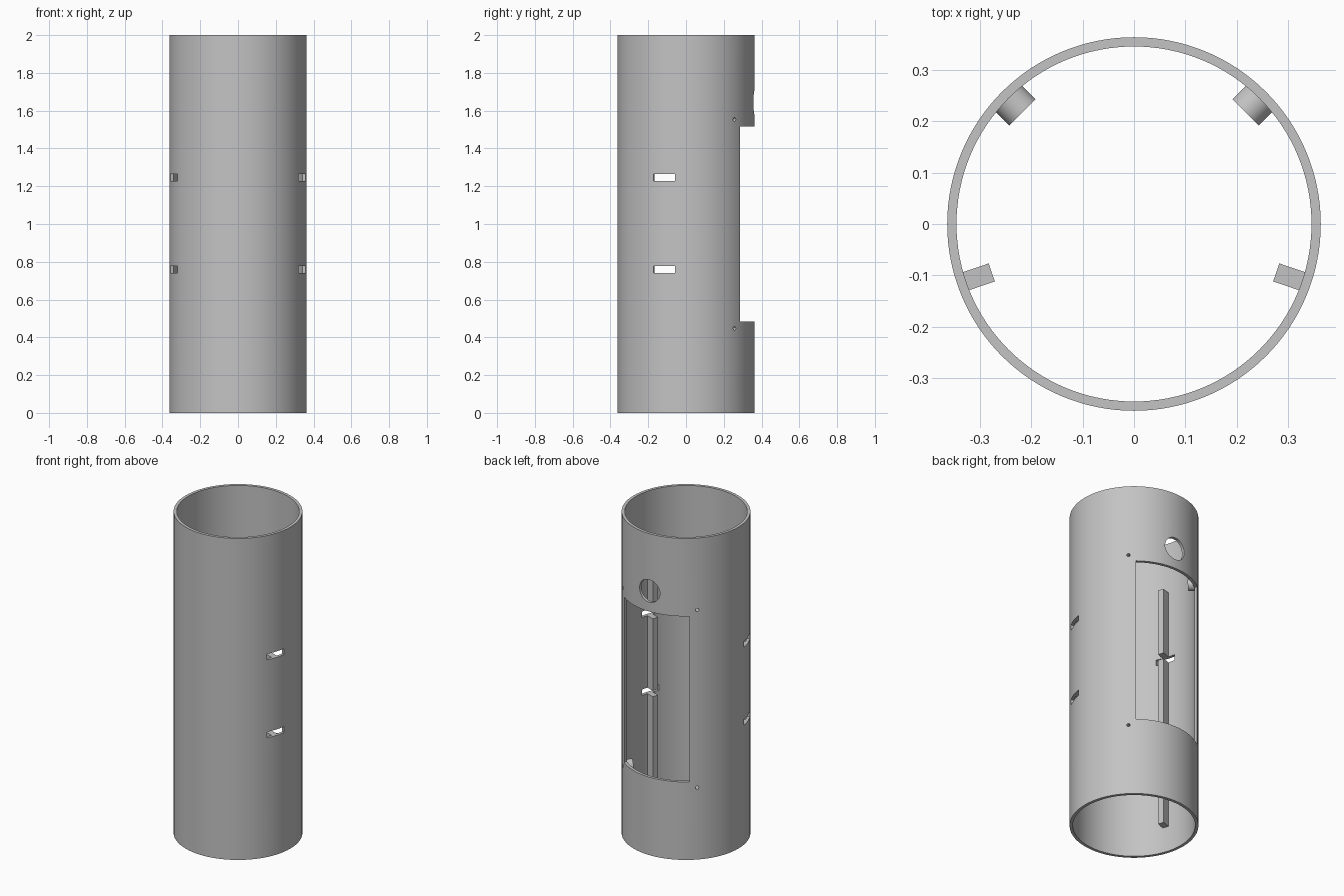
import bpy
import bmesh
from math import radians, cos, sin, pi
from mathutils import Matrix

cube = bpy.data.objects.get("Cube")
if cube:
    bpy.data.objects.remove(cube, do_unlink=True)

OUTER, INNER, HEIGHT = 0.363, 0.345, 2.0
RAIL_ANGLES = [radians(-18.8), radians(180 + 18.8)]
BOSS_ANGLES = [radians(45), radians(135)]
BOSS_HEIGHTS = [0.447, 1.553]
SLOT_HEIGHTS = [0.76, 1.245]

grey = bpy.data.materials.new("plain grey")
grey.use_nodes = True
colour = (0.55, 0.55, 0.55, 1)
grey.diffuse_color = colour
grey.node_tree.nodes["Principled BSDF"].inputs["Base Color"].default_value = colour


def finish(name, bm):
    bmesh.ops.recalc_face_normals(bm, faces=bm.faces)
    mesh = bpy.data.meshes.new(name)
    bm.to_mesh(mesh)
    bm.free()
    mesh.materials.append(grey)
    obj = bpy.data.objects.new(name, mesh)
    bpy.context.scene.collection.objects.link(obj)
    return obj


def block(name, size, radius, angle, z):
    """Box whose local x axis points outward at the given angle."""
    bm = bmesh.new()
    place = (Matrix.Rotation(angle, 4, 'Z') @ Matrix.Translation((radius, 0, z))
             @ Matrix.Diagonal((*size, 1)))
    bmesh.ops.create_cube(bm, size=1, matrix=place)
    return finish(name, bm)


def radial_cylinder(name, r, start, end, angle, z, sides=40):
    """Cylinder whose axis points outward at the given angle."""
    bm = bmesh.new()
    place = (Matrix.Rotation(angle, 4, 'Z') @ Matrix.Translation(((start + end) / 2, 0, z))
             @ Matrix.Rotation(pi / 2, 4, 'Y'))
    bmesh.ops.create_cone(bm, cap_ends=True, segments=sides, radius1=r, radius2=r,
                          depth=end - start, matrix=place)
    return finish(name, bm)


def make_tube(sides=128):
    bm = bmesh.new()
    profile = [(INNER, 0), (OUTER, 0), (OUTER, HEIGHT), (INNER, HEIGHT)]
    rings = []
    for i in range(sides):
        a = 2 * pi * i / sides
        rings.append([bm.verts.new((r * cos(a), r * sin(a), z)) for r, z in profile])
    for i, ring in enumerate(rings):
        after = rings[(i + 1) % sides]
        for j in range(4):
            k = (j + 1) % 4
            bm.faces.new((ring[j], after[j], after[k], ring[k]))
    return finish("tube_body", bm)


def cut(obj, cutters):
    for cutter in cutters:
        mod = obj.modifiers.new("cut", 'BOOLEAN')
        mod.operation = 'DIFFERENCE'
        mod.solver = 'EXACT'
        mod.object = cutter
    graph = bpy.context.evaluated_depsgraph_get()
    mesh = bpy.data.meshes.new_from_object(obj.evaluated_get(graph))
    obj.modifiers.clear()
    obj.data = mesh
    mesh.name = obj.name


# Cutters: access window, round port, slots and screw holes
window = block("window_cutter", (0.5, 0.45, 1.03), 0.4, pi / 2, 1.0)
port = radial_cylinder("port_cutter", 0.07, 0.2, 0.5, pi / 2, 1.643, 64)
slots = [block("slot_cutter", (0.2, 0.12, 0.037), 0.34, a, z)
         for a in RAIL_ANGLES for z in SLOT_HEIGHTS]
holes = [radial_cylinder("screw_cutter", 0.01, 0.25, 0.45, a, z, 24)
         for a in BOSS_ANGLES for z in BOSS_HEIGHTS]

# Main tube
parts = [make_tube()]
cut(parts[0], [window, port] + slots + holes)

# Vertical rails, notched by the slots
for side, angle in zip(("left", "right"), RAIL_ANGLES):
    rail = block(side + "_rail", (0.059, 0.037, 1.52), 0.3215, angle, 0.92)
    cut(rail, slots)
    parts.append(rail)

# Screw bosses beside the window corners
for side, angle in zip(("left", "right"), BOSS_ANGLES):
    for level, z in zip(("lower", "upper"), BOSS_HEIGHTS):
        boss = radial_cylinder(f"{side}_{level}_boss", 0.036, 0.307, 0.35, angle, z)
        cut(boss, holes)
        parts.append(boss)

for cutter in [window, port] + slots + holes:
    bpy.data.objects.remove(cutter, do_unlink=True)

# Smooth curved walls, keep edges sharp
for obj in bpy.context.scene.objects:
    obj.select_set(obj in parts)
bpy.context.view_layer.objects.active = parts[0]
bpy.ops.object.shade_smooth_by_angle(angle=radians(30))
